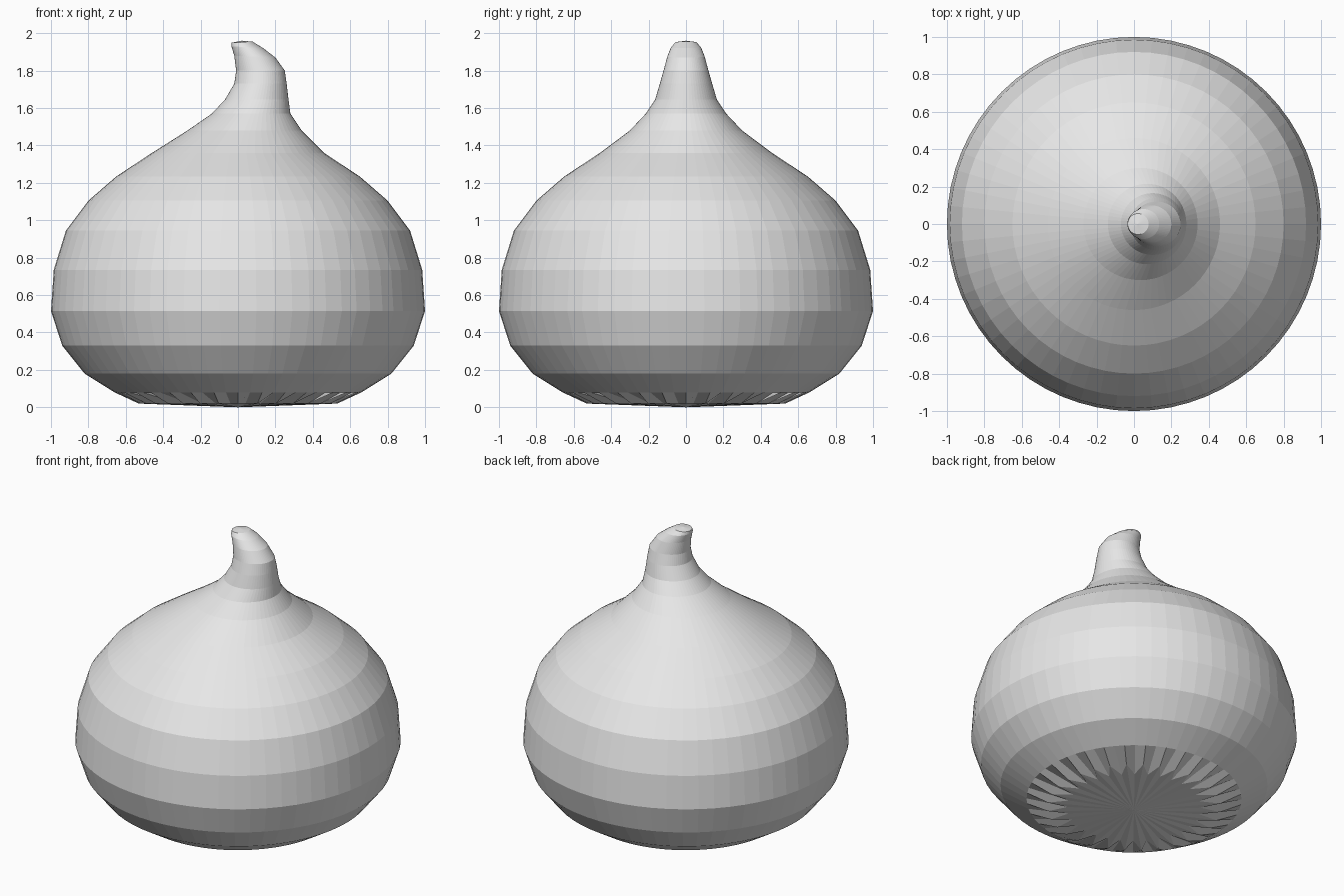
import bpy, bmesh
from math import sin, cos, pi

cube = bpy.data.objects.get("Cube")
if cube:
    bpy.data.objects.remove(cube, do_unlink=True)

SEGMENTS = 64

# One plain grey for the whole bulb
grey = bpy.data.materials.new("plain grey")
grey.use_nodes = True
colour = (0.8, 0.8, 0.8, 1)
grey.diffuse_color = colour
grey.node_tree.nodes["Principled BSDF"].inputs["Base Color"].default_value = colour

# Round body: radius, height
body = [(0.66, 0.08), (0.82, 0.18), (0.94, 0.33), (1.0, 0.515), (0.985, 0.735),
        (0.92, 0.945), (0.80, 1.105), (0.65, 1.235), (0.46, 1.36)]
# Bent stem: centre x, radius in x, radius in y, height, rise towards +x
stem = [(0.035, 0.305, 0.30, 1.48, 0), (0.07, 0.21, 0.215, 1.57, 0),
        (0.10, 0.17, 0.165, 1.645, 0), (0.12, 0.14, 0.14, 1.73, 0),
        (0.12, 0.13, 0.12, 1.80, 0), (0.09, 0.11, 0.10, 1.875, -0.005),
        (0.05, 0.085, 0.08, 1.925, -0.005), (0.022, 0.056, 0.056, 1.952, 0.003)]

bm = bmesh.new()


def ring(cx, rx, ry, z, tilt=0, jag=0):
    verts = []
    for i in range(SEGMENTS):
        a = 2 * pi * i / SEGMENTS
        k = 1 + jag * (-1) ** i
        verts.append(bm.verts.new((cx + rx * k * cos(a), ry * k * sin(a), z + tilt * cos(a))))
    return verts


# Base ring with a scalloped edge, then the body and stem
rings = [ring(0, 0.47, 0.47, 0.02, jag=0.13)]
rings += [ring(0, r, r, z) for r, z in body]
rings += [ring(*s) for s in stem]

for low, high in zip(rings, rings[1:]):
    for i in range(SEGMENTS):
        j = (i + 1) % SEGMENTS
        bm.faces.new((low[i], low[j], high[j], high[i]))

# Close the base and the stem tip
for edge, point in ((rings[0], (0, 0, 0)), (rings[-1], (0.02, 0, 1.96))):
    centre = bm.verts.new(point)
    for i in range(SEGMENTS):
        bm.faces.new((edge[i], edge[(i + 1) % SEGMENTS], centre))

bmesh.ops.recalc_face_normals(bm, faces=bm.faces)
mesh = bpy.data.meshes.new("bulb")
bm.to_mesh(mesh)
bm.free()
mesh.materials.append(grey)
bulb = bpy.data.objects.new("bulb", mesh)
bpy.context.collection.objects.link(bulb)
